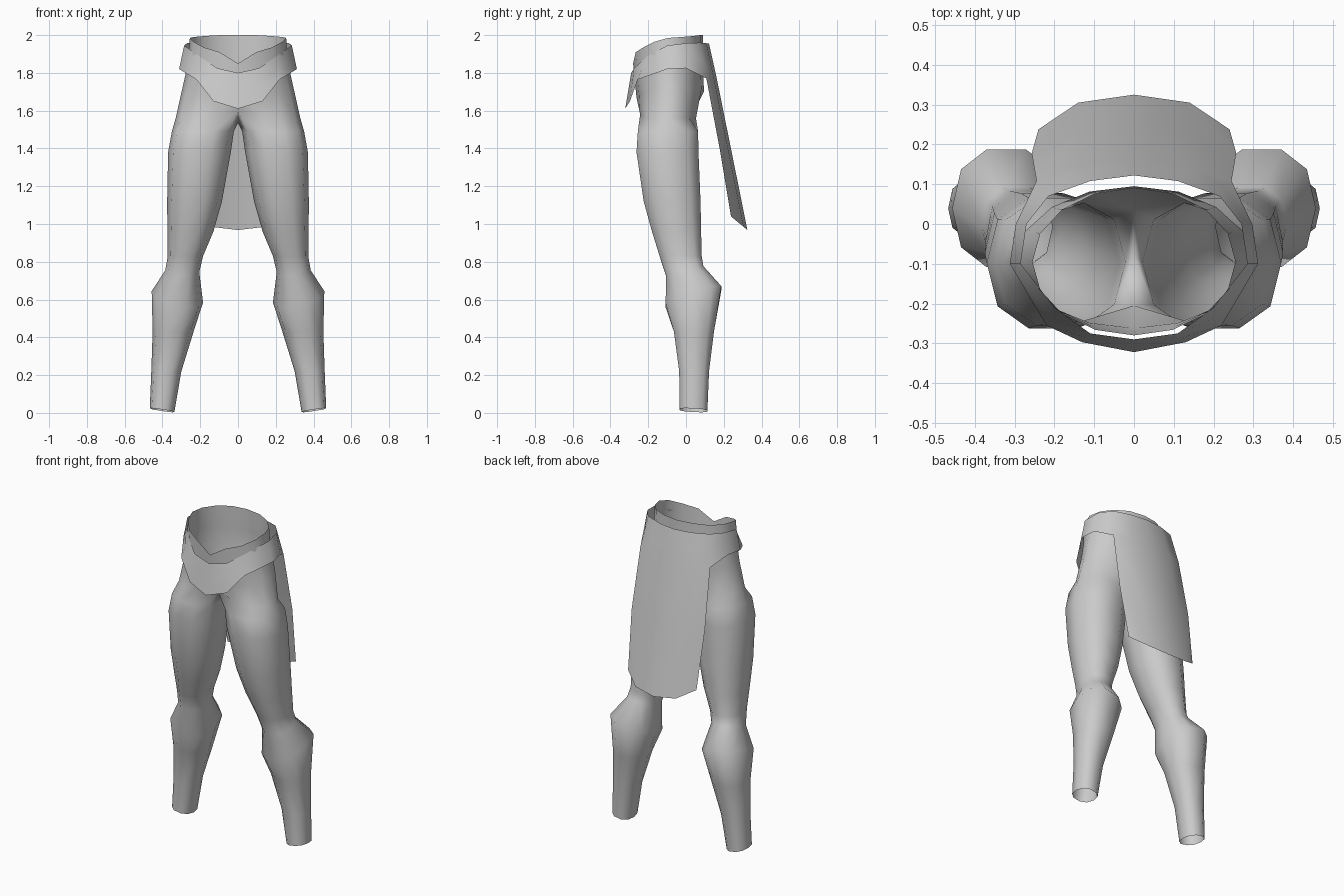
import bpy, bmesh, math

if "Cube" in bpy.data.objects:
    bpy.data.objects.remove(bpy.data.objects["Cube"])

grey = bpy.data.materials.new("plain grey")
grey.diffuse_color = (0.6, 0.6, 0.6, 1)
grey.use_nodes = True
grey.node_tree.nodes["Principled BSDF"].inputs["Base Color"].default_value = grey.diffuse_color


def spow(v, e):
    return math.copysign(abs(v) ** e, v)


def make_half(name, strips):
    """Quad strips of the x >= 0 half, mirrored. Each strip is (row_a, row_b, closed)."""
    bm = bmesh.new()
    for a, b, closed in strips:
        n = len(a)
        va = [bm.verts.new(p) for p in a]
        vb = [bm.verts.new(p) for p in b]
        for i in range(n if closed else n - 1):
            j = (i + 1) % n
            bm.faces.new((va[i], va[j], vb[j], vb[i]))
    bmesh.ops.remove_doubles(bm, verts=bm.verts, dist=0.0005)
    bmesh.ops.recalc_face_normals(bm, faces=bm.faces)
    for f in bm.faces:
        f.smooth = True
    me = bpy.data.meshes.new(name)
    bm.to_mesh(me)
    bm.free()
    me.materials.append(grey)
    ob = bpy.data.objects.new(name, me)
    bpy.context.collection.objects.link(ob)
    mod = ob.modifiers.new("mirror", 'MIRROR')
    mod.use_clip = True
    mod.merge_threshold = 0.001
    return ob


def leg_ring(z, x_in, x_out, y_front, y_back, tilt_x=0, tilt_y=0):
    """Ten points; 0 faces inward, 1-4 front, 5 outward, 6-9 back."""
    cx, cy = (x_in + x_out) / 2, (y_front + y_back) / 2
    rx, ry = (x_out - x_in) / 2, (y_back - y_front) / 2
    top = math.sin(math.radians(72)) ** 0.85
    ring = []
    for k in range(10):
        t = math.radians(36 * k)
        u = -spow(math.cos(t), 0.85)
        v = -spow(math.sin(t), 0.85) / top
        ring.append((cx + rx * u, cy + ry * v, z + tilt_x * u + tilt_y * v))
    return ring


def hip_arc(rx, y_front, y_back, heights):
    """Nine points from front centre round the side to back centre."""
    cy, ry = (y_front + y_back) / 2, (y_back - y_front) / 2
    arc = []
    for k in range(9):
        t = math.pi * k / 8
        x = 0 if k in (0, 8) else rx * math.sin(t)
        arc.append((x, cy - ry * math.cos(t), heights[k]))
    return arc


# Hips, open at the waist, with a notch at the front of the rim
rim = hip_arc(0.255, -0.28, 0.09,
              [1.85, 1.91, 1.935, 1.965, 1.985, 1.99, 1.995, 2.0, 2.0])
waist = hip_arc(0.265, -0.272, 0.09,
                [1.77, 1.78, 1.80, 1.83, 1.85, 1.86, 1.86, 1.86, 1.86])
hips = hip_arc(0.292, -0.262, 0.095,
               [1.67, 1.68, 1.70, 1.72, 1.73, 1.73, 1.72, 1.71, 1.70])
groin = hip_arc(0.33, -0.255, 0.065,
                [1.60, 1.58, 1.56, 1.56, 1.56, 1.56, 1.56, 1.56, 1.57])
groin[0] = (0, -0.205, 1.60)
groin[8] = (0, 0.035, 1.58)
crotch = (0, -0.08, 1.535)

# Legs, from the crotch down to the open ankles
rings = [
    [crotch] + groin,
    leg_ring(1.49, 0.022, 0.35, -0.255, 0.064),
    leg_ring(1.38, 0.038, 0.37, -0.262, 0.066),
    leg_ring(1.12, 0.085, 0.375, -0.224, 0.077),
    leg_ring(0.96, 0.13, 0.374, -0.18, 0.08),
    leg_ring(0.83, 0.185, 0.372, -0.14, 0.083),
    leg_ring(0.75, 0.205, 0.385, -0.105, 0.092, 0.005, 0.025),
    leg_ring(0.615, 0.185, 0.457, -0.108, 0.187, 0.03, 0.045),
    leg_ring(0.43, 0.235, 0.452, -0.064, 0.148),
    leg_ring(0.22, 0.30, 0.459, -0.036, 0.122),
    leg_ring(0.014, 0.337, 0.467, -0.034, 0.113, 0.01, -0.004),
]
strips = [(a, b, True) for a, b in zip(rings, rings[1:])]
strips += [(a, b, False) for a, b in ((rim, waist), (waist, hips), (hips, groin))]
make_half("hips_and_legs", strips)

# Slanted belt, dipping to a point at the front
belt_top = [(0, -0.29, 1.80), (0.11, -0.275, 1.825), (0.20, -0.21, 1.885),
            (0.285, -0.10, 1.945), (0.27, 0.0, 1.957), (0.215, 0.07, 1.96),
            (0.11, 0.108, 1.957), (0, 0.122, 1.955)]
belt_bottom = [(0, -0.322, 1.61), (0.13, -0.297, 1.65), (0.22, -0.255, 1.765),
               (0.312, -0.10, 1.82), (0.297, 0.0, 1.825), (0.245, 0.108, 1.77),
               (0.14, 0.148, 1.77), (0, 0.163, 1.77)]
belt_mid = [tuple((p + q) / 2 + d for p, q, d in zip(a, b, (0, 0, 0)))
            for a, b in zip(belt_top, belt_bottom)]

# Long cloth panel hanging from the back of the belt
panel_mid = [(0.257, 0.178, 1.40), (0.145, 0.226, 1.38), (0, 0.244, 1.37)]
panel_end = [(0.24, 0.238, 1.04), (0.14, 0.305, 0.985), (0, 0.325, 0.968)]
make_half("belt_with_back_panel", [
    (belt_top, belt_mid, False),
    (belt_mid, belt_bottom, False),
    (belt_bottom[5:], panel_mid, False),
    (panel_mid, panel_end, False),
])
